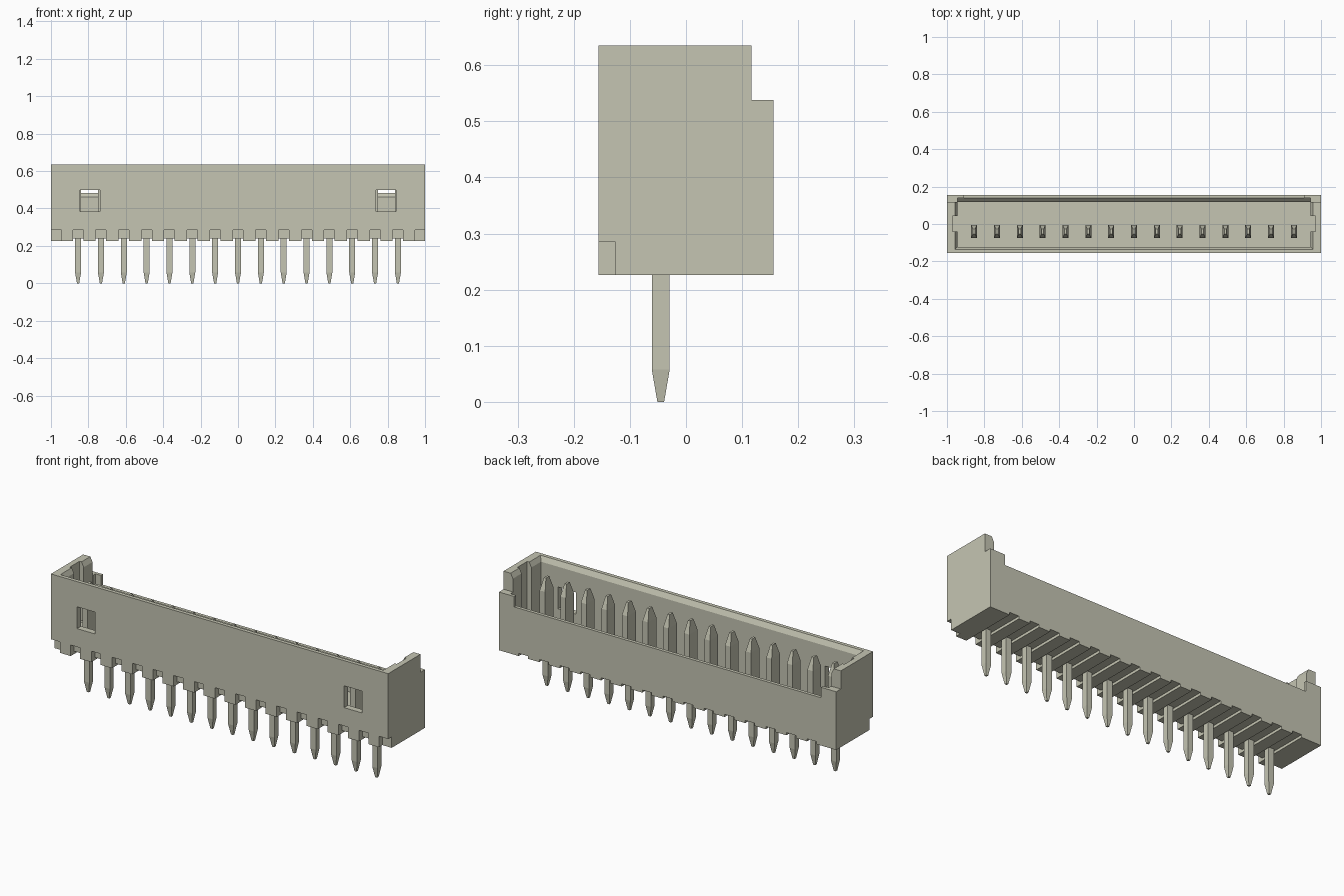
import bpy, bmesh

cube = bpy.data.objects.get("Cube")
if cube:
    bpy.data.objects.remove(cube, do_unlink=True)

mat = bpy.data.materials.new("warm_grey")
mat.use_nodes = True
COLOR = (0.56, 0.56, 0.45, 1)
mat.diffuse_color = COLOR
mat.node_tree.nodes["Principled BSDF"].inputs["Base Color"].default_value = COLOR


def loft(name, sections):
    """Closed solid through rectangles given as (z, x0, x1, y0, y1)."""
    bm = bmesh.new()
    rings = [[bm.verts.new(p) for p in
              ((x0, y0, z), (x1, y0, z), (x1, y1, z), (x0, y1, z))]
             for z, x0, x1, y0, y1 in sections]
    for a, b in zip(rings, rings[1:]):
        for i in range(4):
            j = (i + 1) % 4
            bm.faces.new((a[i], a[j], b[j], b[i]))
    bm.faces.new(rings[0][::-1])
    bm.faces.new(rings[-1])
    bmesh.ops.recalc_face_normals(bm, faces=bm.faces)
    me = bpy.data.meshes.new(name)
    bm.to_mesh(me)
    bm.free()
    me.materials.append(mat)
    ob = bpy.data.objects.new(name, me)
    bpy.context.collection.objects.link(ob)
    return ob


def box(name, x0, x1, y0, y1, z0, z1):
    return loft(name, [(z0, x0, x1, y0, y1), (z1, x0, x1, y0, y1)])


def cut(target, cutter):
    """Subtract the cutter from the target, then discard it."""
    cutter.hide_render = True
    mod = target.modifiers.new("cut", 'BOOLEAN')
    mod.operation = 'DIFFERENCE'
    mod.solver = 'EXACT'
    mod.object = cutter
    bpy.context.view_layer.objects.active = target
    bpy.ops.object.modifier_apply(modifier=mod.name)
    bpy.data.objects.remove(cutter, do_unlink=True)


PINS = [-0.855 + i * 1.71 / 14 for i in range(15)]

# Housing: block with an open cavity
housing = box("housing", -1, 1, -0.156, 0.156, 0.226, 0.635)
cut(housing, box("cavity", -0.945, 0.945, -0.122, 0.118, 0.32, 0.8))

# Bevelled lead-in around the rim
cut(housing, loft("rim_bevel", [(0.605, -0.943, 0.943, -0.12, 0.3),
                                (0.635, -0.958, 0.958, -0.136, 0.3),
                                (0.70, -0.958, 0.958, -0.136, 0.3)]))

# Lowered back wall: end step, middle opening, inner bevel
cut(housing, box("end_step", -1.1, 1.1, 0.117, 0.3, 0.538, 0.8))
cut(housing, box("back_opening", -0.91, 0.91, 0.05, 0.3, 0.482, 0.8))
cut(housing, loft("back_bevel", [(0.46, -0.943, 0.943, 0.08, 0.117),
                                 (0.483, -0.943, 0.943, 0.08, 0.139),
                                 (0.8, -0.943, 0.943, 0.08, 0.139)]))

for s in (-1, 1):
    # Key slot inside each end wall
    xs = sorted((s * 0.90, s * 0.97))
    cut(housing, box("key_slot", *xs, -0.04, 0.043, 0.321, 0.8))
    # Latch window in the front wall
    xs = sorted((s * 0.738, s * 0.845))
    cut(housing, box("window", *xs, -0.3, -0.08, 0.383, 0.50))
    # Notch at each front bottom corner
    xs = sorted((s * 0.945, s * 1.1))
    cut(housing, box("corner_notch", *xs, -0.3, -0.126, 0.1, 0.285))

# Underside grooves and front notches at every pin
for x in PINS:
    cut(housing, box("groove", x - 0.028, x + 0.028, -0.3, 0.3, 0.1, 0.24))
    cut(housing, box("front_notch", x - 0.028, x + 0.028, -0.3, -0.126, 0.1, 0.285))

# Contact pins: square tail below, wide blade in the cavity
for i, x in enumerate(PINS):
    def sec(z, y, hx, hy):
        return (z, x - hx, x + hx, y - hy, y + hy)
    loft(f"pin_{i + 1}", [
        sec(0.0, -0.045, 0.006, 0.006),
        sec(0.058, -0.045, 0.016, 0.016),
        sec(0.28, -0.045, 0.016, 0.016),
        sec(0.281, -0.04, 0.016, 0.035),
        sec(0.52, -0.04, 0.016, 0.035),
        sec(0.583, -0.04, 0.006, 0.014)])
